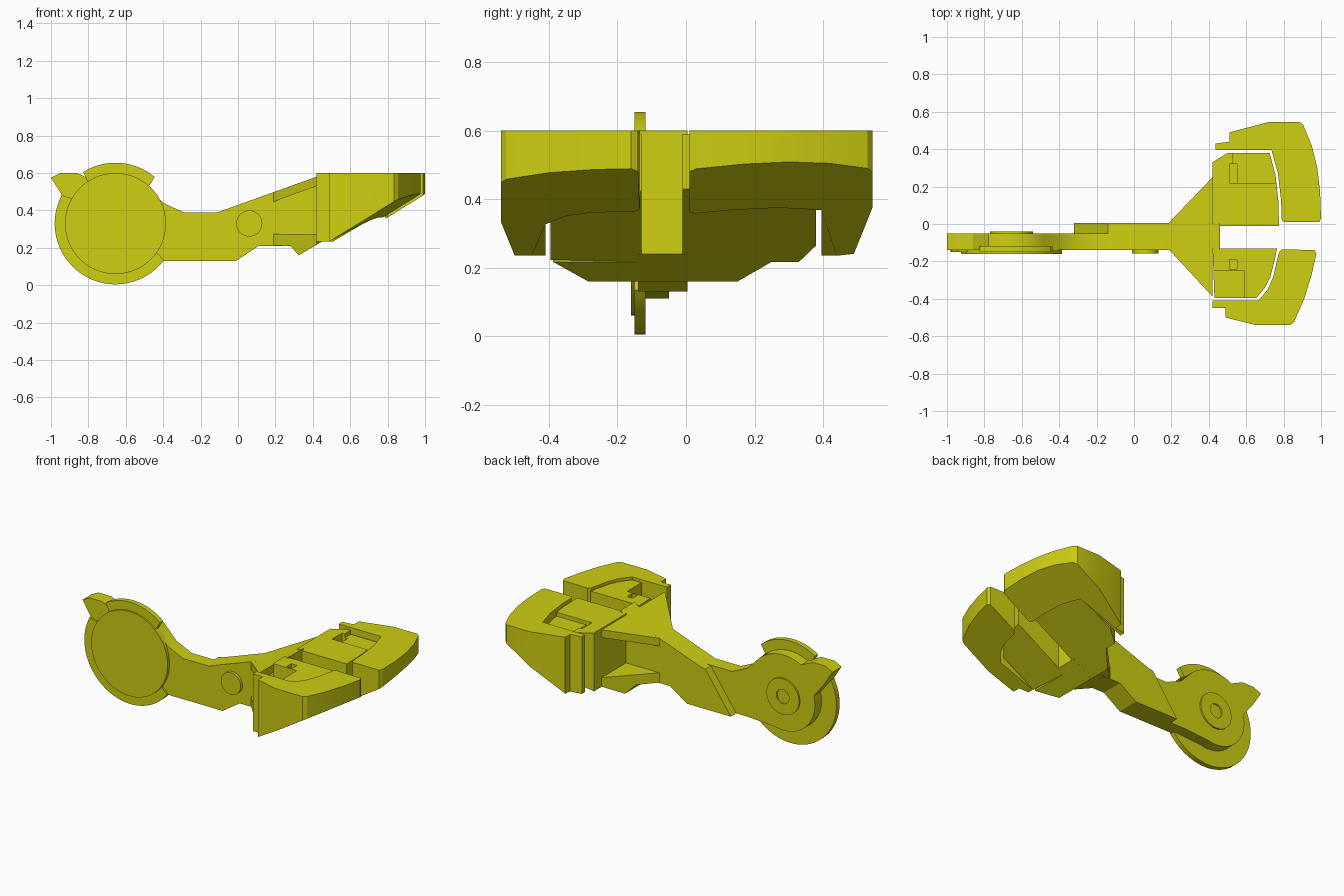
import bpy, bmesh, math
from mathutils import Vector

cube = bpy.data.objects.get("Cube")
if cube:
    bpy.data.objects.remove(cube, do_unlink=True)

yellow = bpy.data.materials.new("yellow plastic")
yellow.use_nodes = True
COLOUR = (0.62, 0.62, 0.006, 1)
yellow.diffuse_color = COLOUR
yellow.node_tree.nodes["Principled BSDF"].inputs["Base Color"].default_value = COLOUR


def finish(bm, name, smooth=True):
    bmesh.ops.recalc_face_normals(bm, faces=bm.faces)
    mesh = bpy.data.meshes.new(name)
    bm.to_mesh(mesh)
    bm.free()
    mesh.materials.append(yellow)
    obj = bpy.data.objects.new(name, mesh)
    bpy.context.collection.objects.link(obj)
    bpy.ops.object.select_all(action='DESELECT')
    obj.select_set(True)
    bpy.context.view_layer.objects.active = obj
    if smooth:
        bpy.ops.object.shade_smooth_by_angle(angle=math.radians(25))
    return obj


def loft(name, lower, upper):
    """Solid between two matching outlines."""
    bm = bmesh.new()
    a = [bm.verts.new(p) for p in lower]
    b = [bm.verts.new(p) for p in upper]
    bm.faces.new(a)
    bm.faces.new(b)
    for i in range(len(a)):
        j = (i + 1) % len(a)
        bm.faces.new((a[i], a[j], b[j], b[i]))
    return bm


def side_prism(name, pts, y0, y1, cuts=()):
    """Front-view profile extruded along y, trimmed by vertical planes."""
    bm = loft(name, [(x, y0, z) for x, z in pts], [(x, y1, z) for x, z in pts])
    for point, normal in cuts:
        geom = bm.verts[:] + bm.edges[:] + bm.faces[:]
        cut = bmesh.ops.bisect_plane(bm, geom=geom, plane_co=Vector(point),
                                     plane_no=Vector(normal), clear_outer=True)
        edges = [e for e in cut["geom_cut"] if isinstance(e, bmesh.types.BMEdge)]
        bmesh.ops.holes_fill(bm, edges=edges, sides=0)
    return finish(bm, name)


def top_prism(name, pts, low, high):
    """Plan outline with a sloped underside given by a function."""
    bm = loft(name, [(x, y, low(x, y)) for x, y in pts], [(x, y, high) for x, y in pts])
    return finish(bm, name)


def arc(radius, start, end, steps):
    out = []
    for i in range(steps + 1):
        t = math.radians(start + (end - start) * i / steps)
        out.append((HUB[0] + radius * math.cos(t), HUB[1] + radius * math.sin(t)))
    return out


def carve(obj, name, lo, hi):
    """Cut a box-shaped pocket out of a part."""
    corners = [(lo[0], lo[1]), (hi[0], lo[1]), (hi[0], hi[1]), (lo[0], hi[1])]
    bm = loft(name, [(x, y, lo[2]) for x, y in corners], [(x, y, hi[2]) for x, y in corners])
    cutter = finish(bm, name, False)
    cutter.hide_render = True
    mod = obj.modifiers.new("pocket", 'BOOLEAN')
    mod.operation = 'DIFFERENCE'
    mod.solver = 'EXACT'
    mod.object = cutter
    bpy.ops.object.select_all(action='DESELECT')
    obj.select_set(True)
    bpy.context.view_layer.objects.active = obj
    bpy.ops.object.modifier_apply(modifier=mod.name)
    bpy.data.objects.remove(cutter, do_unlink=True)


HUB = (-0.655, 0.33)

# Shoulder disc: notched rim, raised face
rim = arc(0.325, 50, 122, 18) + arc(0.265, 124, 150, 6) + arc(0.325, 152, 323, 40) + arc(0.265, 325, 408, 18)
side_prism("shoulder_disc", rim, -0.15, -0.118)
side_prism("disc_face", arc(0.27, 0, 354, 59), -0.16, -0.14)

# Hub ring on the back of the shoulder
outer, inner = arc(0.115, 0, 350, 35), arc(0.045, 0, 350, 35)
bm = bmesh.new()
rings = [[bm.verts.new((x, y, z)) for x, z in ring]
         for ring, y in ((outer, -0.06), (outer, -0.04), (inner, -0.04), (inner, -0.06))]
for r in range(4):
    for i in range(36):
        j, a, b = (i + 1) % 36, rings[r], rings[(r + 1) % 4]
        bm.faces.new((a[i], a[j], b[j], b[i]))
finish(bm, "hub_ring")

# Arm plate with horn, round head and long bar
bar_top = [(-0.11, 0.39), (0.42, 0.58), (0.46, 0.60)]
bar_bottom = [(0.46, 0.24), (0.325, 0.16), (0.28, 0.21), (0.11, 0.21), (-0.01, 0.13)]
head = ([(-1.0, 0.575), (-0.95, 0.60), (-0.86, 0.60)] + arc(0.262, 118, 50, 12)
        + [(-0.40, 0.44), (-0.29, 0.39)] + bar_top + bar_bottom
        + [(-0.40, 0.13)] + arc(0.22, -75, -195, 20) + [(-0.94, 0.48)])
side_prism("arm_plate", head, -0.14, -0.05)
side_prism("arm_backing", [(-0.14, 0.385)] + bar_top + bar_bottom + [(-0.32, 0.13)], -0.05, 0.005)

# Elbow pin
pin = [(0.06 + 0.07 * math.cos(math.tau * i / 32), 0.33 + 0.07 * math.sin(math.tau * i / 32)) for i in range(32)]
side_prism("elbow_pin", pin, -0.158, -0.13)

# Palm wings: upper and lower plates trimmed by the two diagonals
diagonals = [((0.18, 0.0, 0), (-1, 0.96, 0)), ((0.19, -0.14, 0), (-1.08, -1, 0))]
side_prism("upper_wing", [(0.05, 0.447), (0.42, 0.58), (0.42, 0.53), (0.05, 0.397)], -0.40, 0.38, diagonals)
side_prism("lower_wing", [(0.1, 0.215), (0.28, 0.21), (0.325, 0.16), (0.42, 0.217),
                          (0.42, 0.275), (0.1, 0.275)], -0.40, 0.38, diagonals)


def palm_under(x, y):
    return 0.16 + 0.6 * (x - 0.325)


def toe_under(x, y):
    return max(0.235, 0.355 + 0.62 * (x - 0.79) + 0.12 * abs(y))


# Palm blocks either side of the centre slot
back_palm = top_prism("back_palm", [(0.42, 0.0), (0.46, 0.0), (0.46, -0.01), (0.775, -0.01), (0.772, 0.12),
                                    (0.757, 0.26), (0.725, 0.38), (0.50, 0.38), (0.42, 0.33)], palm_under, 0.59)
carve(back_palm, "back_recess", (0.53, 0.22, 0.565), (0.9, 0.5, 0.7))
carve(back_palm, "back_hole", (0.51, 0.22, 0.40), (0.55, 0.32, 0.7))
front_palm = top_prism("front_palm", [(0.42, -0.13), (0.765, -0.13), (0.755, -0.18), (0.73, -0.28),
                                      (0.70, -0.34), (0.655, -0.395), (0.43, -0.395)], palm_under, 0.59)
carve(front_palm, "front_recess", (0.40, -0.45, 0.50), (0.59, -0.25, 0.7))
carve(front_palm, "front_hole", (0.51, -0.24, 0.40), (0.55, -0.19, 0.7))

# Back toe
top_prism("back_toe", [(0.435, 0.395), (0.435, 0.43), (0.51, 0.44), (0.51, 0.49), (0.72, 0.545),
                       (0.885, 0.545), (0.905, 0.53), (0.95, 0.42), (0.98, 0.30), (0.995, 0.17),
                       (1.0, 0.03), (0.99, 0.01), (0.80, 0.01), (0.79, 0.025), (0.786, 0.13),
                       (0.77, 0.27), (0.735, 0.395)], toe_under, 0.60)

# Front toe
top_prism("front_toe", [(0.42, -0.41), (0.42, -0.45), (0.49, -0.45), (0.49, -0.50), (0.65, -0.54),
                        (0.835, -0.54), (0.855, -0.525), (0.91, -0.40), (0.95, -0.27), (0.975, -0.16),
                        (0.965, -0.14), (0.79, -0.135), (0.775, -0.15), (0.745, -0.28),
                        (0.715, -0.35), (0.665, -0.41)], toe_under, 0.60)
